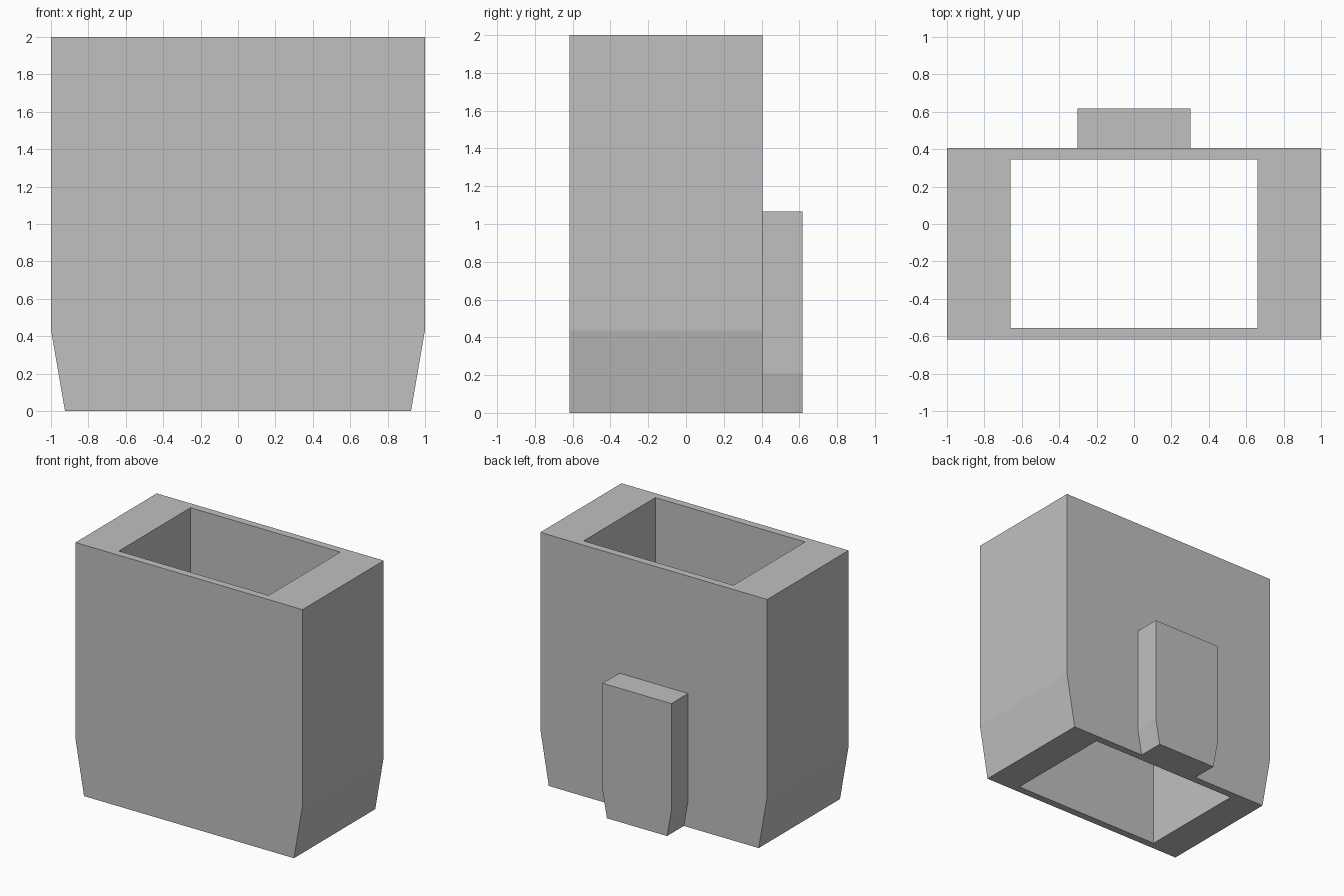
import bpy
import bmesh

if "Cube" in bpy.data.objects:
    bpy.data.objects.remove(bpy.data.objects["Cube"], do_unlink=True)

GREY = (0.53, 0.53, 0.53, 1)
grey = bpy.data.materials.new("plain_grey")
grey.use_nodes = True
grey.diffuse_color = GREY
grey.node_tree.nodes["Principled BSDF"].inputs["Base Color"].default_value = GREY


def prism(name, half_profile, y0, y1):
    """Mirror a half outline of (x, z) points and extrude it from y0 to y1."""
    outline = half_profile + [(-x, z) for x, z in reversed(half_profile)]
    bm = bmesh.new()
    face = bm.faces.new([bm.verts.new((x, y0, z)) for x, z in outline])
    grown = bmesh.ops.extrude_face_region(bm, geom=[face])["geom"]
    verts = [v for v in grown if isinstance(v, bmesh.types.BMVert)]
    bmesh.ops.translate(bm, verts=verts, vec=(0, y1 - y0, 0))
    bmesh.ops.recalc_face_normals(bm, faces=bm.faces)
    mesh = bpy.data.meshes.new(name)
    bm.to_mesh(mesh)
    bm.free()
    mesh.materials.append(grey)
    obj = bpy.data.objects.new(name, mesh)
    bpy.context.collection.objects.link(obj)
    return obj


# Main sleeve, tapered at the foot
sleeve = prism("sleeve_body", [(0.925, 0), (1, 0.435), (1, 2)], -0.617, 0.406)

# Rectangular shaft running right through it
cutter = prism("shaft_cutter", [(0.66, -0.5), (0.66, 2.5)], -0.557, 0.346)
cutter.hide_render = True
cut = sleeve.modifiers.new("shaft", "BOOLEAN")
cut.operation = "DIFFERENCE"
cut.solver = "EXACT"
cut.object = cutter
bpy.context.view_layer.objects.active = sleeve
bpy.ops.object.modifier_apply(modifier=cut.name)
bpy.data.objects.remove(cutter, do_unlink=True)

# Tapered block on the back
prism("back_block", [(0.265, 0), (0.303, 0.21), (0.303, 1.065)], 0.406, 0.617)
